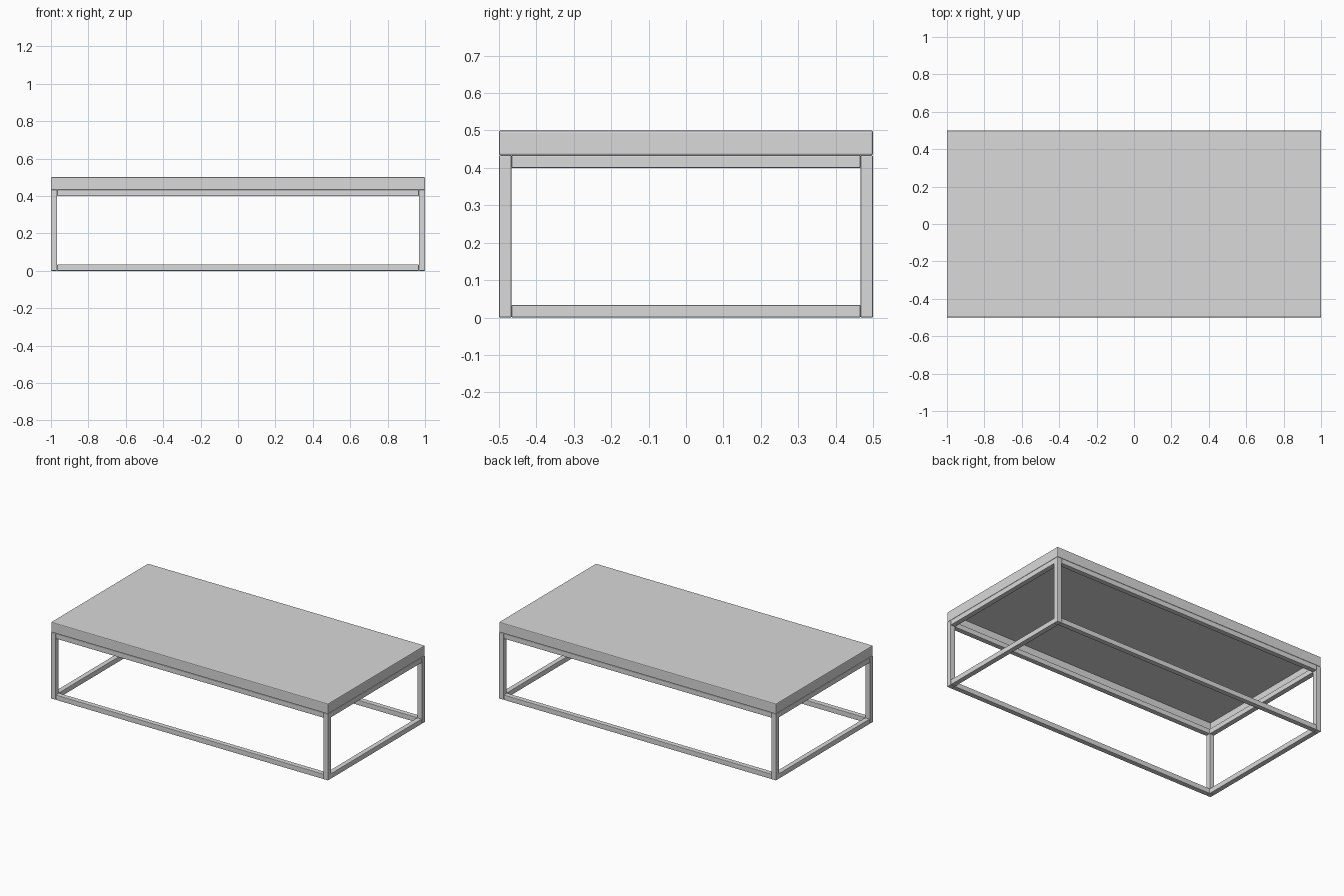
import bpy
import bmesh

cube = bpy.data.objects.get("Cube")
if cube:
    bpy.data.objects.remove(cube, do_unlink=True)

grey = bpy.data.materials.new("plain grey")
grey.use_nodes = True
colour = (0.695, 0.695, 0.695, 1)
grey.diffuse_color = colour
grey.node_tree.nodes["Principled BSDF"].inputs["Base Color"].default_value = colour

LENGTH, DEPTH, HEIGHT = 2.0, 1.0, 0.5
BAR = HEIGHT / 15             # square frame bar
FRAME_TOP = HEIGHT - 2 * BAR  # underside of the table top


def box(name, centre, size, bevel, open_below=False):
    """Box with rounded edges, optionally an open-bottomed thin shell."""
    bm = bmesh.new()
    bmesh.ops.create_cube(bm, size=1)
    bmesh.ops.scale(bm, vec=size, verts=bm.verts)
    bmesh.ops.bevel(bm, geom=bm.edges[:], offset=bevel, segments=2,
                    profile=0.5, affect="EDGES")
    if open_below:
        under = min(bm.faces, key=lambda f: f.calc_center_median().z)
        bmesh.ops.delete(bm, geom=[under], context="FACES")
    mesh = bpy.data.meshes.new(name)
    bm.to_mesh(mesh)
    bm.free()
    mesh.materials.append(grey)
    ob = bpy.data.objects.new(name, mesh)
    ob.location = centre
    bpy.context.collection.objects.link(ob)
    return ob


# Table top: a thin shell, hollow from below
top = box("table_top", (0, 0, (FRAME_TOP + HEIGHT) / 2),
          (LENGTH, DEPTH, HEIGHT - FRAME_TOP), 0.005, open_below=True)
shell = top.modifiers.new("shell", "SOLIDIFY")
shell.thickness = 0.003
shell.offset = -1

# Legs at the four corners
leg_x, leg_y = (LENGTH - BAR) / 2, (DEPTH - BAR) / 2
for side, sx in (("left", 1), ("right", -1)):
    for end, sy in (("front", -1), ("back", 1)):
        box(f"{end}_{side}_leg", (sx * leg_x, sy * leg_y, FRAME_TOP / 2),
            (BAR, BAR, FRAME_TOP), 0.003)

# Upper and lower rails between the legs
for level, z in (("lower", BAR / 2), ("upper", FRAME_TOP - BAR / 2)):
    for end, sy in (("front", -1), ("back", 1)):
        box(f"{level}_{end}_rail", (0, sy * leg_y, z),
            (LENGTH - 2 * BAR, BAR, BAR), 0.003)
    for side, sx in (("left", 1), ("right", -1)):
        box(f"{level}_{side}_rail", (sx * leg_x, 0, z),
            (BAR, DEPTH - 2 * BAR, BAR), 0.003)
